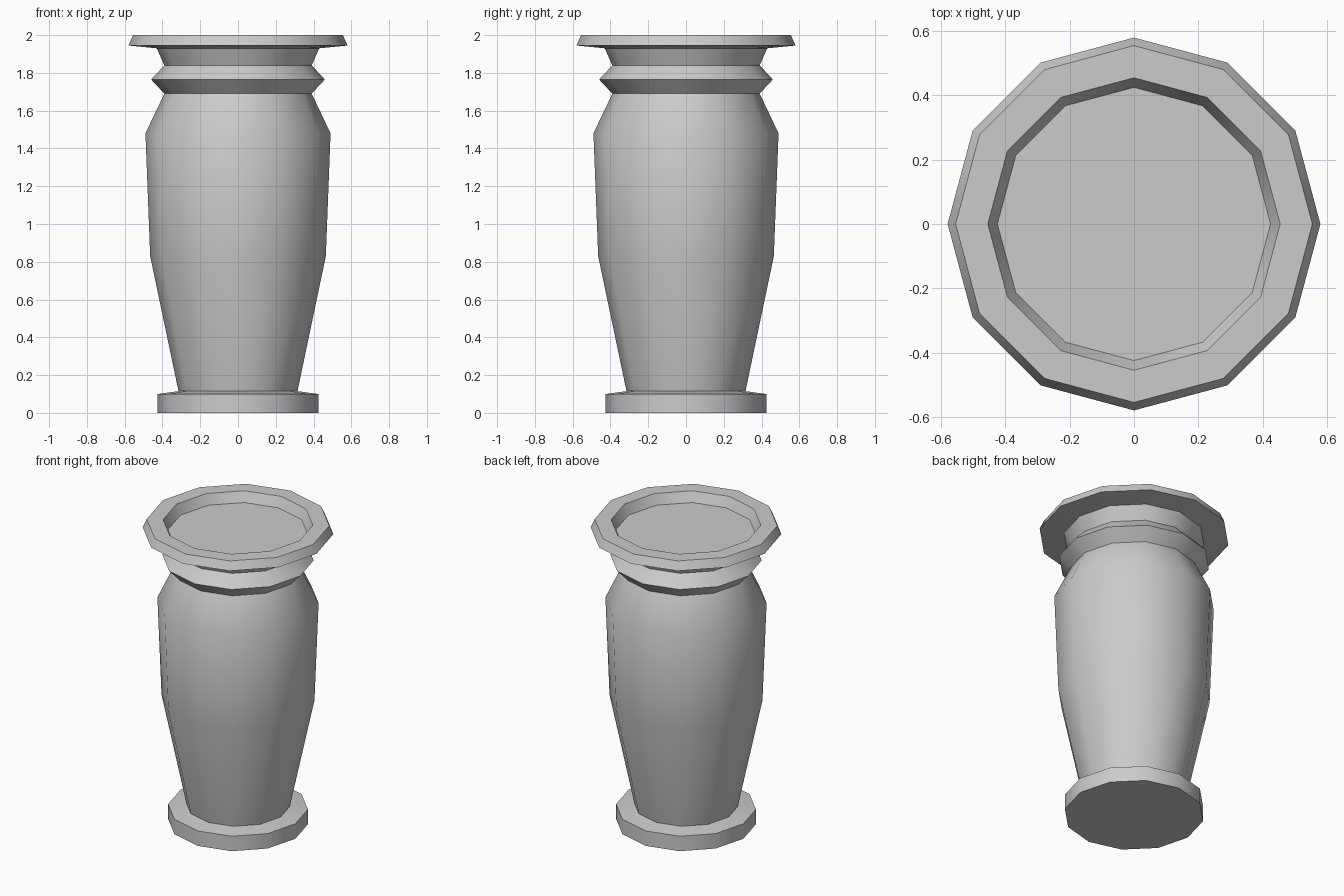
import bpy, bmesh
from math import sin, cos, pi, radians

if "Cube" in bpy.data.objects:
    bpy.data.objects.remove(bpy.data.objects["Cube"])

SIDES = 12


def lathe(name, profile, cap_start=False, cap_end=False):
    """Revolve (radius, z) points, ordered outside-upwards, around z."""
    bm = bmesh.new()
    rings = [[bm.verts.new((r * cos(2 * pi * i / SIDES), r * sin(2 * pi * i / SIDES), z))
              for i in range(SIDES)] for r, z in profile]
    for a, b in zip(rings, rings[1:]):
        for i in range(SIDES):
            j = (i + 1) % SIDES
            bm.faces.new((a[i], a[j], b[j], b[i]))
    if cap_start:
        bm.faces.new(rings[0][::-1])
    if cap_end:
        bm.faces.new(rings[-1])
    mesh = bpy.data.meshes.new(name)
    bm.to_mesh(mesh)
    bm.free()
    obj = bpy.data.objects.new(name, mesh)
    bpy.context.collection.objects.link(obj)
    bpy.ops.object.select_all(action='DESELECT')
    obj.select_set(True)
    bpy.context.view_layer.objects.active = obj
    bpy.ops.object.shade_smooth_by_angle(angle=radians(32))
    return obj


# Foot disc with a slightly raised top
lathe("foot", [(0.425, 0), (0.425, 0.10), (0.315, 0.115)], cap_start=True)

# Tapered body with shoulder
lathe("body", [(0.315, 0.115), (0.465, 0.83), (0.49, 1.48), (0.39, 1.69)])

# Pointed collar ring and flared neck
lathe("collar", [(0.39, 1.69), (0.46, 1.765), (0.39, 1.84)])
lathe("neck", [(0.39, 1.84), (0.43, 1.93)])

# Wide lip with a shallow recessed top
lathe("lip", [(0.43, 1.93), (0.58, 1.945), (0.555, 2.0), (0.455, 2.0), (0.425, 1.935)],
      cap_end=True)
